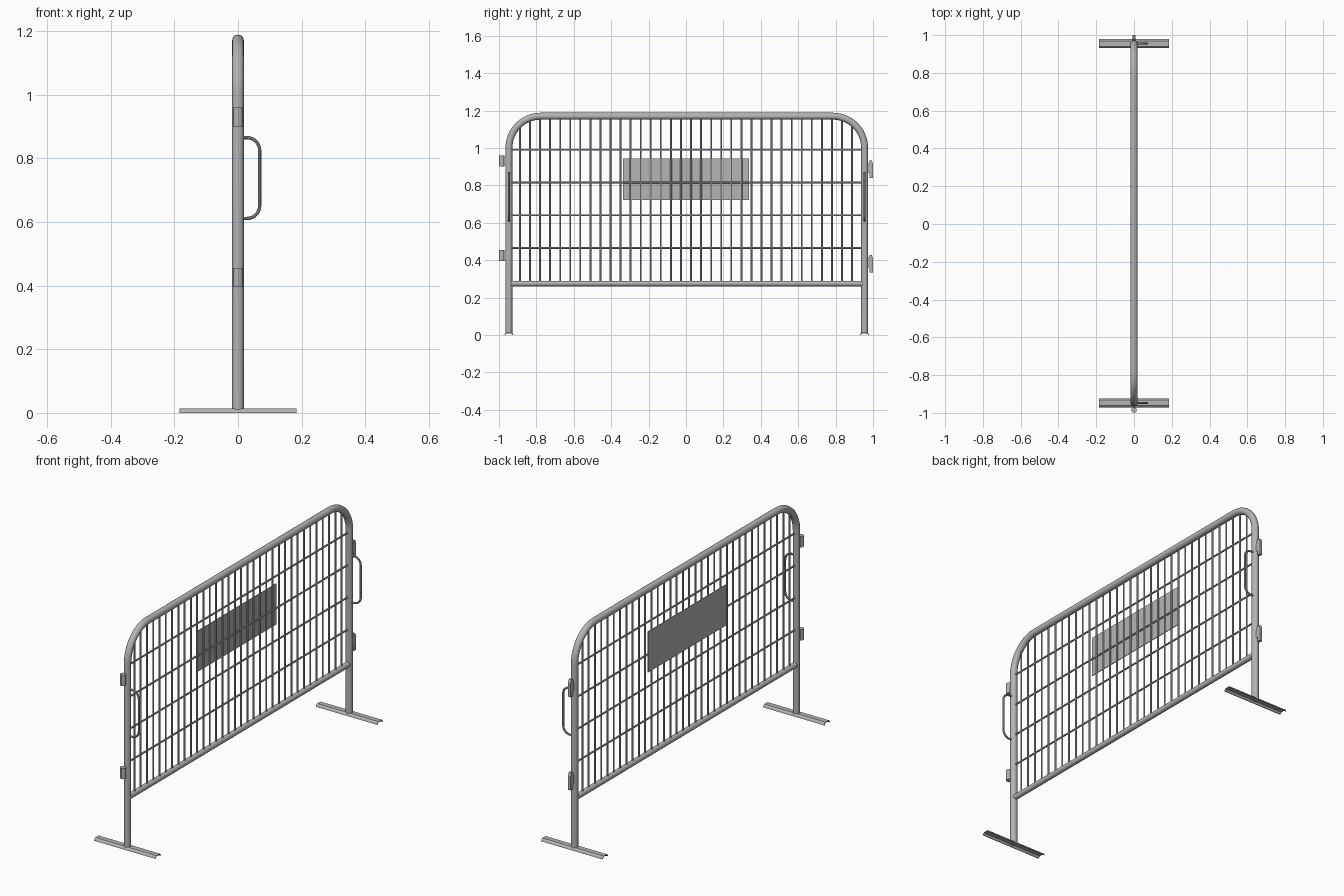
import bpy, bmesh
from math import sin, cos, pi, sqrt
from mathutils import Vector

cube = bpy.data.objects.get("Cube")
if cube:
    bpy.data.objects.remove(cube)

steel = bpy.data.materials.new("galvanised grey")
steel.use_nodes = True
GREY = (0.46, 0.46, 0.46, 1)
steel.diffuse_color = GREY
steel.node_tree.nodes["Principled BSDF"].inputs["Base Color"].default_value = GREY

CY = 0.004                 # centre of the frame along y
HALF = 0.951               # centre to post axis
TOP, BEND = 1.17, 0.17     # top tube height and corner radius
TUBE, WIRE = 0.0185, 0.0048


def tubes(name, paths, radius, resolution=4):
    """Round tubes along lists of points, as one mesh."""
    curve = bpy.data.curves.new(name, "CURVE")
    curve.dimensions = "3D"
    curve.bevel_depth = radius
    curve.bevel_resolution = resolution
    curve.use_fill_caps = True
    for path in paths:
        spline = curve.splines.new("POLY")
        spline.points.add(len(path) - 1)
        for point, co in zip(spline.points, path):
            point.co = (*co, 1)
    obj = bpy.data.objects.new(name, curve)
    bpy.context.collection.objects.link(obj)
    bpy.ops.object.select_all(action="DESELECT")
    obj.select_set(True)
    bpy.context.view_layer.objects.active = obj
    bpy.ops.object.convert(target="MESH")
    obj = bpy.context.view_layer.objects.active
    obj.data.materials.clear()
    obj.data.materials.append(steel)
    bpy.ops.object.shade_smooth_by_angle()
    return obj


def extrude_x(name, profile, x0, x1):
    """Extrude a closed (y, z) profile from x0 to x1."""
    bm = bmesh.new()
    face = bm.faces.new([bm.verts.new((x0, y, z)) for y, z in profile])
    result = bmesh.ops.extrude_face_region(bm, geom=[face])
    moved = [g for g in result["geom"] if isinstance(g, bmesh.types.BMVert)]
    bmesh.ops.translate(bm, verts=moved, vec=(x1 - x0, 0, 0))
    bmesh.ops.recalc_face_normals(bm, faces=bm.faces)
    mesh = bpy.data.meshes.new(name)
    bm.to_mesh(mesh)
    bm.free()
    mesh.materials.append(steel)
    obj = bpy.data.objects.new(name, mesh)
    bpy.context.collection.objects.link(obj)
    return obj


def arc(centre, u, v, radius, steps):
    """Quarter turn from direction u to direction v."""
    c, u, v = Vector(centre), Vector(u), Vector(v)
    return [c + radius * (u * cos(t) + v * sin(t))
            for t in (pi / 2 * i / steps for i in range(steps + 1))]


# Outer frame: both posts and the top tube in one bend
Y, Z, X = Vector((0, 1, 0)), Vector((0, 0, 1)), Vector((1, 0, 0))
frame = [Vector((0, CY - HALF, 0.008))]
frame += arc((0, CY - HALF + BEND, TOP - BEND), -Y, Z, BEND, 14)
frame += arc((0, CY + HALF - BEND, TOP - BEND), Z, Y, BEND, 14)
frame.append(Vector((0, CY + HALF, 0.008)))
tubes("outer_frame", [frame], TUBE, 6)

# Bottom rail
RAIL = 0.275
tubes("bottom_rail", [[(0, CY - HALF + 0.01, RAIL), (0, CY + HALF - 0.01, RAIL)]], 0.015, 5)

# Mesh infill: upright wires reach up to the bent frame
uprights = []
COUNT, REACH = 34, 0.888
for i in range(COUNT):
    y = -REACH + 2 * REACH * i / (COUNT - 1)
    over = max(0, abs(y) - (HALF - BEND))
    top = TOP - BEND + sqrt(BEND ** 2 - over ** 2)
    uprights.append([(0, y, RAIL), (0, y, top)])
tubes("upright_wires", uprights, WIRE, 2)
tubes("cross_wires", [[(0, CY - HALF, z), (0, CY + HALF, z)]
                      for z in (0.465, 0.64, 0.815, 0.99)], WIRE, 2)

# Sign plate behind the wires
extrude_x("sign_plate", [(-0.336, 0.722), (0.336, 0.722), (0.336, 0.943), (-0.336, 0.943)],
          -0.009, -0.005)

for side, label in ((-1, "front"), (1, "back")):
    y = CY + side * HALF

    # Carrying handle
    low, high, out, r = 0.611, 0.865, 0.068, 0.04
    handle = [Vector((0, y, high))]
    handle += arc((out - r, y, high - r), Z, X, r, 8)
    handle += arc((out - r, y, low + r), X, -Z, r, 8)
    handle.append(Vector((0, y, low)))
    tubes(label + "_handle", [handle], 0.0055, 3)

    # Open channel foot
    outer = [(-0.024, 0), (-0.021, 0.008), (-0.014, 0.014),
             (0.014, 0.014), (0.021, 0.008), (0.024, 0)]
    inner = [(0.020, 0), (0.017, 0.006), (0.012, 0.010),
             (-0.012, 0.010), (-0.017, 0.006), (-0.020, 0)]
    extrude_x(label + "_foot", [(y + a, b) for a, b in outer + inner], -0.184, 0.184)

# Linking sleeves on the front post, hooks on the back post
for z, label in ((0.395, "lower"), (0.9, "upper")):
    tubes(label + "_sleeve", [[(0, -0.985, z), (0, -0.985, z + 0.059)]], 0.015, 4)
for z, label in ((0.335, "lower"), (0.84, "upper")):
    hook = [(0.968, z + 0.03), (0.981, z + 0.025), (0.981, z), (1.0, z),
            (1.0, z + 0.075), (0.993, z + 0.092), (0.982, z + 0.092), (0.968, z + 0.06)]
    extrude_x(label + "_hook", hook, -0.008, 0.008)
